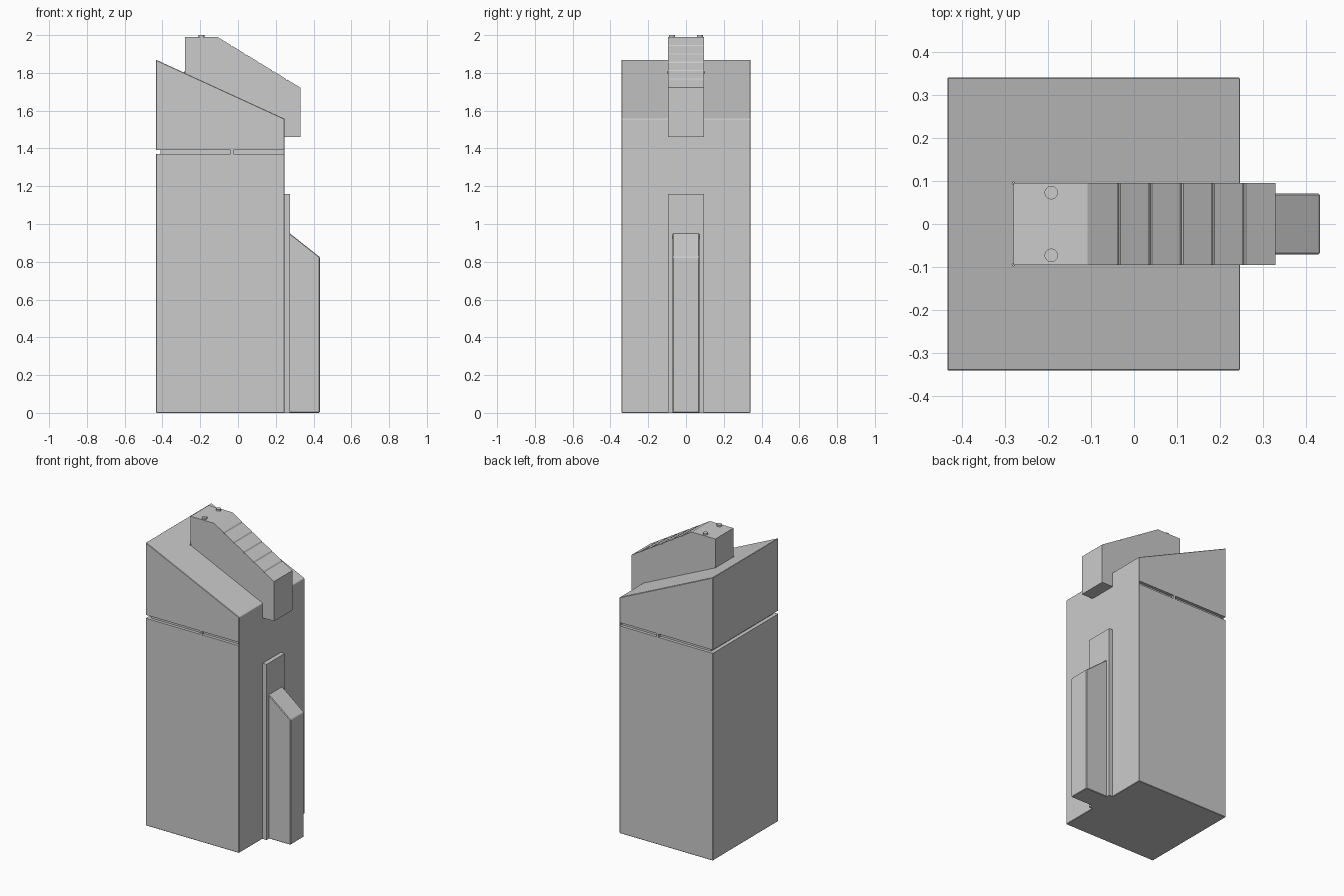
import bpy, bmesh, math

if "Cube" in bpy.data.objects:
    bpy.data.objects.remove(bpy.data.objects["Cube"])

def finish(bm, name, bevel=0.0):
    bmesh.ops.recalc_face_normals(bm, faces=bm.faces[:])
    me = bpy.data.meshes.new(name)
    bm.to_mesh(me)
    bm.free()
    ob = bpy.data.objects.new(name, me)
    bpy.context.collection.objects.link(ob)
    if bevel:
        m = ob.modifiers.new("edge", 'BEVEL')
        m.width, m.segments, m.limit_method = bevel, 1, 'ANGLE'
        m.angle_limit = math.radians(50)
    return ob

def prism(name, profile, half_y, bevel=0.0):
    """Extrude an x-z profile symmetrically along y."""
    bm = bmesh.new()
    face = bm.faces.new([bm.verts.new((x, -half_y, z)) for x, z in profile])
    new = bmesh.ops.extrude_face_region(bm, geom=[face])['geom']
    bmesh.ops.translate(bm, vec=(0, 2 * half_y, 0),
                        verts=[v for v in new if isinstance(v, bmesh.types.BMVert)])
    return finish(bm, name, bevel)

def box(name, x0, x1, y0, y1, z0, z1):
    bm = bmesh.new()
    bmesh.ops.create_cube(bm, size=1)
    for v in bm.verts:
        v.co = (x1 if v.co.x > 0 else x0, y1 if v.co.y > 0 else y0, z1 if v.co.z > 0 else z0)
    return finish(bm, name)

def stud(name, x, y, z0, z1, r, sides):
    bm = bmesh.new()
    bmesh.ops.create_cone(bm, cap_ends=True, segments=sides, radius1=r, radius2=r, depth=z1 - z0)
    bmesh.ops.translate(bm, vec=(x, y, (z0 + z1) / 2), verts=bm.verts[:])
    return finish(bm, name)

# Tall body with sloped lid
body = prism("body", [(-.435, 0), (.247, 0), (.247, 1.557), (-.435, 1.87)], .342, .003)

# Seam groove on the left, front and back, with a small rib left standing
spans = [(-.6, -.41, -.6, .6)]
for y0, y1 in ((-.6, -.322), (.322, .6)):
    spans += [(-.6, -.04, y0, y1), (-.025, .243, y0, y1)]
for i, (x0, x1, y0, y1) in enumerate(spans):
    cutter = box("seam_cutter_%d" % i, x0, x1, y0, y1, 1.37, 1.392)
    cutter.hide_render = True
    cutter.hide_viewport = False
    m = body.modifiers.new("seam", 'BOOLEAN')
    m.operation, m.solver, m.object = 'DIFFERENCE', 'EXACT', cutter
# Bake the cuts and drop the cutters
bpy.context.view_layer.update()
baked = bpy.data.meshes.new_from_object(body.evaluated_get(bpy.context.evaluated_depsgraph_get()))
body.modifiers.clear()
body.data = baked
for ob in [o for o in bpy.data.objects if o.name.startswith("seam_cutter")]:
    bpy.data.objects.remove(ob)

# Ridge over the lid, with narrow grooves across its slope
xa, za, xb, zb = -.108, 1.99, .33, 1.722
slope = (zb - za) / (xb - xa)
ridge = [(-.281, 1.79), (-.281, 1.99)]
for i in range(6):
    x = xa + (xb - xa) * i / 6
    z = za + slope * (x - xa)
    if i:
        ridge += [(x - .005, z - slope * .005), (x, z - .007)]
        ridge.append((x + .004, z + slope * .004))
    else:
        ridge.append((x, z))
ridge += [(xb, zb), (xb, 1.46), (.24, 1.46), (.24, 1.55)]
prism("ridge", ridge, .095)

# Studs on the ridge and tiny pins at its rear corners
for side, y in (("front", -1), ("back", 1)):
    stud("ridge_stud_" + side, -.193, y * .073, 1.985, 2.0, .016, 12)
    stud("corner_pin_" + side, -.281, y * .095, 1.79, 1.808, .004, 8)

# Backing plate and sloped rail on the right side
box("backing_plate", .24, .275, -.095, .095, 0, 1.16)
prism("rail", [(.27, 0), (.433, 0), (.433, .825), (.275, .95), (.27, .95)], .071, .004)
